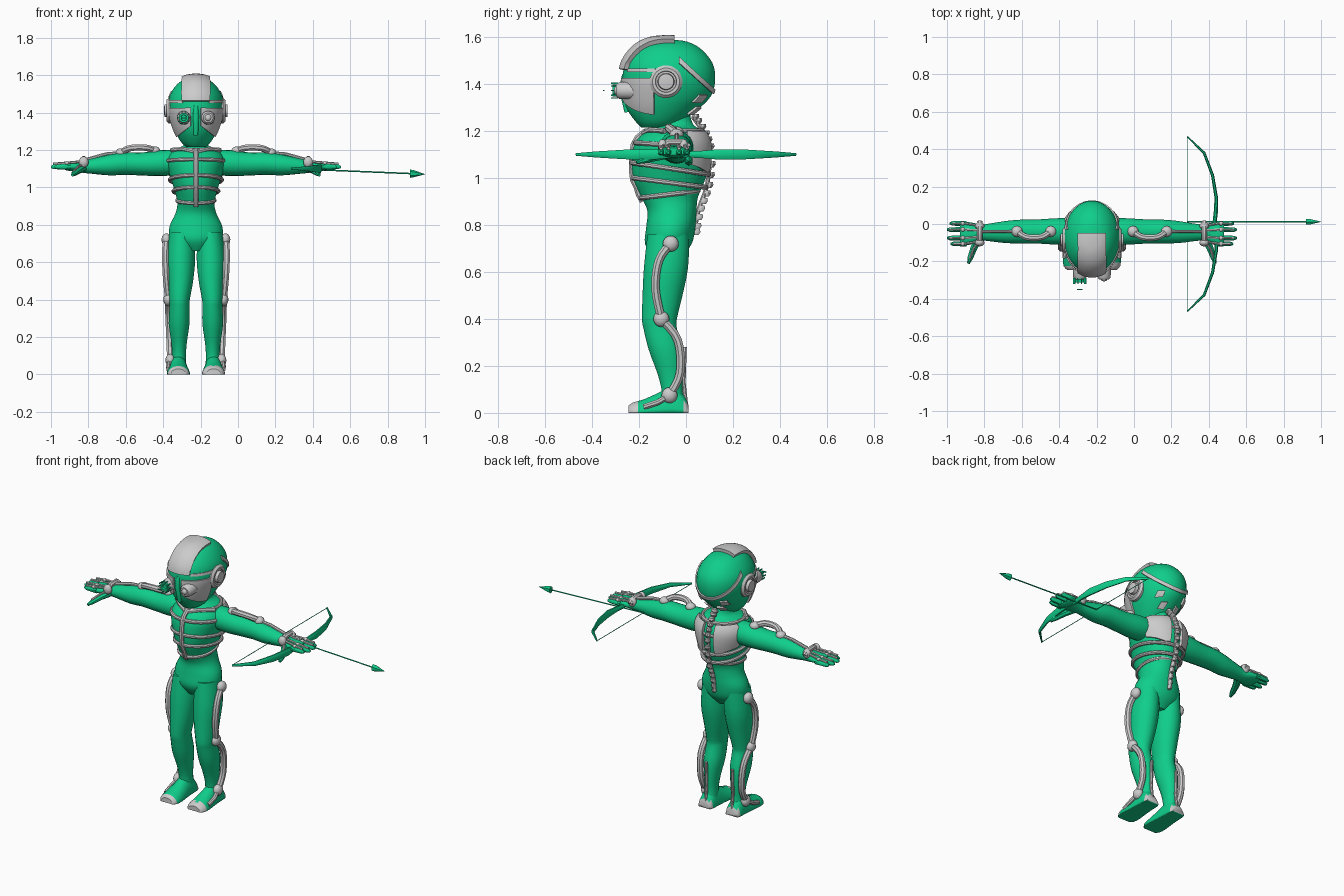
import bpy, bmesh
from math import sin, cos, pi
from mathutils import Vector, Matrix

if "Cube" in bpy.data.objects:
    bpy.data.objects.remove(bpy.data.objects["Cube"])

CENTRE = -0.225          # the figure stands left of the origin
X, Y, Z = Vector((1, 0, 0)), Vector((0, 1, 0)), Vector((0, 0, 1))


def material(name, colour):
    mat = bpy.data.materials.new(name)
    mat.use_nodes = True
    mat.diffuse_color = (*colour, 1)
    mat.node_tree.nodes["Principled BSDF"].inputs["Base Color"].default_value = (*colour, 1)
    return mat


green = material("suit green", (0.005, 0.62, 0.26))
grey = material("metal grey", (0.6, 0.6, 0.6))


def finish(bm, name, mat, sharp=0.7):
    bmesh.ops.recalc_face_normals(bm, faces=bm.faces)
    for face in bm.faces:
        face.smooth = True
    for edge in bm.edges:
        edge.smooth = edge.calc_face_angle(0) < sharp
    mesh = bpy.data.meshes.new(name)
    bm.to_mesh(mesh)
    bm.free()
    mesh.materials.append(mat)
    obj = bpy.data.objects.new(name, mesh)
    obj.location.x = CENTRE
    bpy.context.collection.objects.link(obj)
    return obj


def refine(rings, steps=4):
    """Catmull-Rom interpolation between rings."""
    out = []
    for i in range(len(rings) - 1):
        a, b, c, d = (Vector(rings[max(0, min(len(rings) - 1, i + k))]) for k in (-1, 0, 1, 2))
        for j in range(steps):
            t = j / steps
            out.append(b + (c - a) * t / 2 + (a - b * 2.5 + c * 2 - d / 2) * t**2
                       + (b * 3 - a - c * 3 + d) * t**3 / 2)
    return out + [Vector(rings[-1])]


def sweep(name, rings, mat, side=1, count=16, ref=Z, axis=None, sharp=0.7):
    """Skin elliptical rings (x, y, z, width, height) along a path."""
    bm = bmesh.new()
    loops = []
    centres = [Vector(r[:3]) for r in rings]
    for i, ring in enumerate(rings):
        t = axis or (centres[min(i + 1, len(rings) - 1)] - centres[max(i - 1, 0)]).normalized()
        u = ref.cross(t).normalized()
        v = t.cross(u)
        loop = []
        for k in range(count):
            a = 2 * pi * (k + 0.5) / count
            p = centres[i] + u * ring[3] * cos(a) + v * ring[4] * sin(a)
            loop.append(bm.verts.new((p.x * side, p.y, p.z)))
        loops.append(loop)
    for low, high in zip(loops, loops[1:]):
        for k in range(count):
            n = (k + 1) % count
            bm.faces.new((low[k], low[n], high[n], high[k]))
    bm.faces.new(loops[0])
    bm.faces.new(loops[-1])
    return finish(bm, name, mat, sharp)


def tube(name, points, radius, mat=grey, side=1, count=8, ref=Z):
    return sweep(name, [(*p, radius, radius) for p in points], mat, side, count, ref)


def ball(name, place, size, mat=grey, side=1):
    bm = bmesh.new()
    move = Matrix.Translation((place[0] * side, *place[1:])) @ Matrix.Diagonal((*size, 1))
    bmesh.ops.create_uvsphere(bm, u_segments=12, v_segments=8, radius=1, matrix=move)
    return finish(bm, name, mat)


def shell(name, source, planes, lift, side=1):
    """Raised plate cut from a body surface by planes (normal, distance)."""
    bm = bmesh.new()
    bm.from_mesh(source.data)
    for normal, dist in planes:
        n = Vector((normal[0] * side, *normal[1:]))
        bmesh.ops.bisect_plane(bm, geom=bm.verts[:] + bm.edges[:] + bm.faces[:],
                               plane_co=n * dist / n.length_squared, plane_no=n, clear_outer=True)
    bm.normal_update()
    faces = bm.faces[:]
    pushed = {v: v.co + v.normal * lift for v in bm.verts}
    rim = [e for e in bm.edges if e.is_boundary]
    new = {v: bm.verts.new(co) for v, co in pushed.items()}
    for face in faces:
        bm.faces.new([new[v] for v in face.verts])
    for e in rim:
        a, b = e.verts
        bm.faces.new((a, b, new[b], new[a]))
    return finish(bm, name, grey)


# Torso and neck: z, y centre, half width, half depth
torso_rings = refine([(0.66, -0.08, 0.06, 0.06), (0.72, -0.075, 0.135, 0.1), (0.79, -0.065, 0.142, 0.105),
                      (0.86, -0.06, 0.11, 0.105), (0.92, -0.07, 0.1, 0.122), (1.0, -0.07, 0.12, 0.155),
                      (1.08, -0.065, 0.145, 0.165), (1.15, -0.06, 0.155, 0.157), (1.2, -0.05, 0.12, 0.12),
                      (1.23, -0.045, 0.06, 0.075), (1.3, -0.05, 0.05, 0.06)])
torso = sweep("torso", [(0, r[1], r[0], r[2], r[3]) for r in torso_rings], green, count=28, ref=Y, axis=Z)

# Head
head_rings = refine([(1.215, -0.12, 0.05, 0.07), (1.24, -0.115, 0.078, 0.1), (1.29, -0.1, 0.108, 0.15),
                     (1.35, -0.08, 0.133, 0.188), (1.42, -0.073, 0.15, 0.198), (1.49, -0.073, 0.141, 0.186),
                     (1.55, -0.075, 0.102, 0.138), (1.58, -0.075, 0.055, 0.08), (1.588, -0.075, 0.015, 0.02)])
head = sweep("head", [(0, r[1], r[0], r[2], r[3]) for r in head_rings], green, count=32, ref=Y, axis=Z)

# Plates on the head
shell("crest", head, [(X, 0.067), (-X, 0.067), (Y, -0.05), (-Z, -1.46)], 0.02)
slope = Vector((0, 0.9, 1))
shell("skull_band", head, [(slope, 1.485), (-slope, -1.46), (-Y, 0.03)], 0.008)
for s, word in ((1, "left"), (-1, "right")):
    shell(word + "_cheek", head, [(-X, -0.025), (Y, -0.135), (Z, 1.425), ((-0.8, 0, -1), -1.35)], 0.01, s)
    shell(word + "_brow", head, [(-X, -0.07), (Y, -0.13), (Z, 1.465), (-Z, -1.45)], 0.006, s)
    for row in range(2):
        z = 1.275 + row * 0.05
        shell(word + "_nape_plate", head, [(-X, -0.03 - row * 0.035), (X, 0.06 + row * 0.035), (-Y, 0),
                                           (Z, z + 0.03), (-Z, -z)], 0.01, s)
    # Ear pods
    ear = [(0.1, 0.07), (0.145, 0.07), (0.157, 0.058), (0.157, 0.046), (0.15, 0.044),
           (0.15, 0.036), (0.168, 0.033), (0.17, 0.02)]
    sweep(word + "_ear_pod", [(x, -0.085, 1.41, r, r) for x, r in ear], grey, s, 20, axis=X)
    # Eye mounts
    eye = [(-0.22, 0.038), (-0.285, 0.036), (-0.297, 0.026)]
    sweep(word + "_eye_mount", [(0.065, y, 1.372, r, r) for y, r in eye], grey, s, 16, axis=-Y)

sweep("nose_ridge", [(0, -0.262, 1.44, 0.012, 0.01), (0, -0.272, 1.38, 0.016, 0.014),
                     (0, -0.25, 1.28, 0.012, 0.012)], green, ref=Y)
ball("left_lens", (0.065, -0.295, 1.372), (0.018, 0.012, 0.018))
# Scope with a toothed rim on the right eye
sweep("scope", [(-0.065, y, 1.372, r, r) for y, r in ((-0.28, 0.026), (-0.312, 0.026), (-0.312, 0.016), (-0.3, 0.014))],
      green, axis=-Y)
for i in range(10):
    a = 2 * pi * i / 10
    x, z = -0.065 + 0.033 * cos(a), 1.372 + 0.033 * sin(a)
    tube("scope_tooth", [(x, -0.29, z), (x, -0.32, z)], 0.004, green, count=4)
tube("scope_bar", [(-0.08, -0.35, 1.372), (-0.05, -0.35, 1.372)], 0.004, green, count=4)


def body_point(z, angle, drop=0):
    """Point on the torso surface; angle 0 is the front."""
    r = min(torso_rings, key=lambda ring: abs(ring[0] - z))
    return (r[2] * sin(angle), r[1] - r[3] * cos(angle), z - drop * (1 - cos(angle)) / 2)


# Rib cage, breastbone, shoulder blades and spine
for z, drop in ((1.2, 0), (1.15, 0.02), (1.065, 0.05), (1.0, 0.04), (0.915, -0.03)):
    tube("rib", [body_point(z, 2 * pi * k / 28, drop) for k in range(29)], 0.011)
tube("breastbone", [body_point(0.9 + 0.03 * k, 0) for k in range(11)], 0.014, ref=Y)
for s, word in ((1, "left"), (-1, "right")):
    shell(word + "_shoulder_blade", torso, [(-X, -0.035), (X, 0.14), (-Y, -0.0), (Z, 1.19), (-Z, -1.03),
                                            ((0.5, 0, -1), -1.0)], 0.016, s)
    tube(word + "_collar", [(0.01, -0.18, 1.19), (0.07, -0.15, 1.205), (0.13, -0.09, 1.2)], 0.012, side=s)
spine = refine([(0.04, 1.26), (0.085, 1.19), (0.11, 1.1), (0.1, 0.97), (0.065, 0.87), (0.045, 0.77)], 3)
for i, (y, z) in enumerate(spine):
    w = 0.022 - 0.0006 * i
    sweep("vertebra", [(0, y + 0.003, z + 0.013, w * 0.7, 0.012), (0, y, z, w, 0.018),
                       (0, y - 0.003, z - 0.013, w * 0.7, 0.012)], grey, count=8, ref=Y, axis=-Z)
tube("spine_cord", [(0, y - 0.01, z) for y, z in spine], 0.01, ref=Y)

# Limb rings, x measured outward from the body centre
leg = [(0.075, -0.075, 0.76, 0.066, 0.09), (0.08, -0.085, 0.62, 0.077, 0.095), (0.082, -0.1, 0.5, 0.068, 0.086),
       (0.088, -0.113, 0.4, 0.056, 0.075), (0.088, -0.11, 0.36, 0.054, 0.072), (0.09, -0.088, 0.27, 0.056, 0.072),
       (0.09, -0.068, 0.17, 0.042, 0.055), (0.09, -0.06, 0.1, 0.037, 0.045), (0.09, -0.055, 0.04, 0.04, 0.05)]
arm = [(0.09, -0.04, 1.135, 0.07, 0.065), (0.18, -0.04, 1.13, 0.072, 0.07), (0.28, -0.04, 1.125, 0.066, 0.062),
       (0.38, -0.04, 1.127, 0.064, 0.06), (0.46, -0.043, 1.12, 0.06, 0.056), (0.56, -0.045, 1.113, 0.046, 0.04),
       (0.6, -0.045, 1.11, 0.044, 0.033), (0.64, -0.05, 1.11, 0.058, 0.027), (0.69, -0.052, 1.112, 0.066, 0.022),
       (0.705, -0.052, 1.112, 0.06, 0.015)]
foot = [(0.01, 0.04, 0.035), (-0.01, 0.048, 0.075), (-0.06, 0.05, 0.11), (-0.12, 0.055, 0.085),
        (-0.18, 0.062, 0.058), (-0.225, 0.058, 0.045), (-0.245, 0.04, 0.03)]

for s, word in ((1, "left"), (-1, "right")):
    sweep(word + "_leg", refine(leg, 3), green, s, 20, ref=Y, axis=Z)
    sweep(word + "_arm", refine(arm, 3), green, s, 18, axis=X)

    # Foot: the lower half of each ring is pressed flat onto the sole
    shoe = sweep(word + "_foot", [(0.094, y, 0, w, h) for y, w, h in refine(foot, 2)], green, s, 20, axis=-Y)
    shoe.data.materials.append(grey)
    for v in shoe.data.vertices:
        v.co.z = max(v.co.z, 0)
    for face in shoe.data.polygons:
        c = face.center
        if 0.002 < c.z < 0.045 and (c.y > -0.015 or c.y < -0.215):
            face.material_index = 1

    # Leg brace with round joints
    thigh = [(0.158, -0.065, 0.72), (0.164, -0.115, 0.65), (0.16, -0.13, 0.53), (0.148, -0.105, 0.4)]
    shin = [(0.148, -0.105, 0.4), (0.146, -0.035, 0.31), (0.14, -0.025, 0.17), (0.137, -0.07, 0.075)]
    tube(word + "_thigh_brace", refine(thigh), 0.019, side=s, ref=Y)
    tube(word + "_shin_brace", refine(shin), 0.019, side=s, ref=Y)
    for p in (thigh[0], shin[0], shin[-1]):
        ball(word + "_leg_joint", p, (0.026, 0.034, 0.034), side=s)
    tube(word + "_foot_brace", [shin[-1], (0.148, -0.12, 0.045), (0.145, -0.18, 0.025)], 0.013, side=s)
    tube(word + "_heel_cord", [(0.09, -0.005, 0.28), (0.09, -0.01, 0.13), (0.09, 0, 0.04)], 0.009, side=s, ref=Y)

    # Arm brace
    upper = [(0.22, -0.04, 1.195), (0.27, -0.07, 1.212), (0.35, -0.07, 1.21), (0.4, -0.04, 1.185)]
    tube(word + "_arm_brace", refine(upper), 0.018, side=s)
    for p in (upper[0], upper[-1]):
        ball(word + "_arm_joint", p, (0.03, 0.03, 0.024), side=s)
    tube(word + "_forearm_rod", [upper[-1], (0.48, -0.04, 1.178), (0.6, -0.04, 1.145)], 0.01, side=s)
    tube(word + "_wrist_band", [(0.6, -0.105, 1.13), (0.6, -0.075, 1.152), (0.6, -0.015, 1.152), (0.6, 0.01, 1.13)],
         0.016, side=s)
    for y in (-0.1, -0.01):
        ball(word + "_wrist_joint", (0.6, y, 1.135), (0.026, 0.02, 0.03), side=s)

    # Fingers with rods on their backs, and the thumb
    for y, tip in ((0.003, 0.76), (-0.03, 0.775), (-0.075, 0.775), (-0.106, 0.755)):
        sweep(word + "_finger", [(0.67, y, 1.11, 0.015, 0.016), (tip - 0.015, y, 1.11, 0.013, 0.014),
                                 (tip, y, 1.108, 0.006, 0.006)], green, s, 8)
        tube(word + "_finger_rod", [(0.61, y * 0.8 - 0.01, 1.138), (0.68, y, 1.132), (tip - 0.012, y, 1.125)],
             0.007, side=s, count=6)
        ball(word + "_knuckle", (0.69, y, 1.13), (0.012, 0.012, 0.01), side=s)
    sweep(word + "_thumb", [(0.6, -0.07, 1.105, 0.022, 0.022), (0.63, -0.125, 1.09, 0.02, 0.018),
                            (0.65, -0.18, 1.075, 0.016, 0.014), (0.66, -0.21, 1.065, 0.008, 0.007)], green, s, 8)
    tube(word + "_thumb_rod", [(0.6, -0.09, 1.125), (0.632, -0.13, 1.108), (0.652, -0.185, 1.088)], 0.007, side=s)

# Bow in the left hand, with its string and arrow
limb = [(0.655, 0, 0.012, 0.014), (0.662, 0.06, 0.012, 0.016), (0.665, 0.14, 0.01, 0.024),
        (0.645, 0.26, 0.009, 0.022), (0.6, 0.38, 0.008, 0.014), (0.51, 0.467, 0.004, 0.006)]
bow = [(x, -y, 1.1, a, b) for x, y, a, b in limb[:0:-1]] + [(x, y, 1.1, a, b) for x, y, a, b in limb]
sweep("bow", bow, green, count=8)
tube("bow_string", [(0.51, -0.466, 1.1), (0.51, 0.466, 1.1)], 0.002, green, count=4)
tube("arrow_shaft", [(0.51, 0.012, 1.1), (1.16, 0.012, 1.073)], 0.004, green, count=6)
sweep("arrow_head", [(1.145, 0.012, 1.073, 0.018, 0.022), (1.16, 0.012, 1.073, 0.018, 0.02),
                     (1.225, 0.012, 1.07, 0.001, 0.001)], green, count=6)
